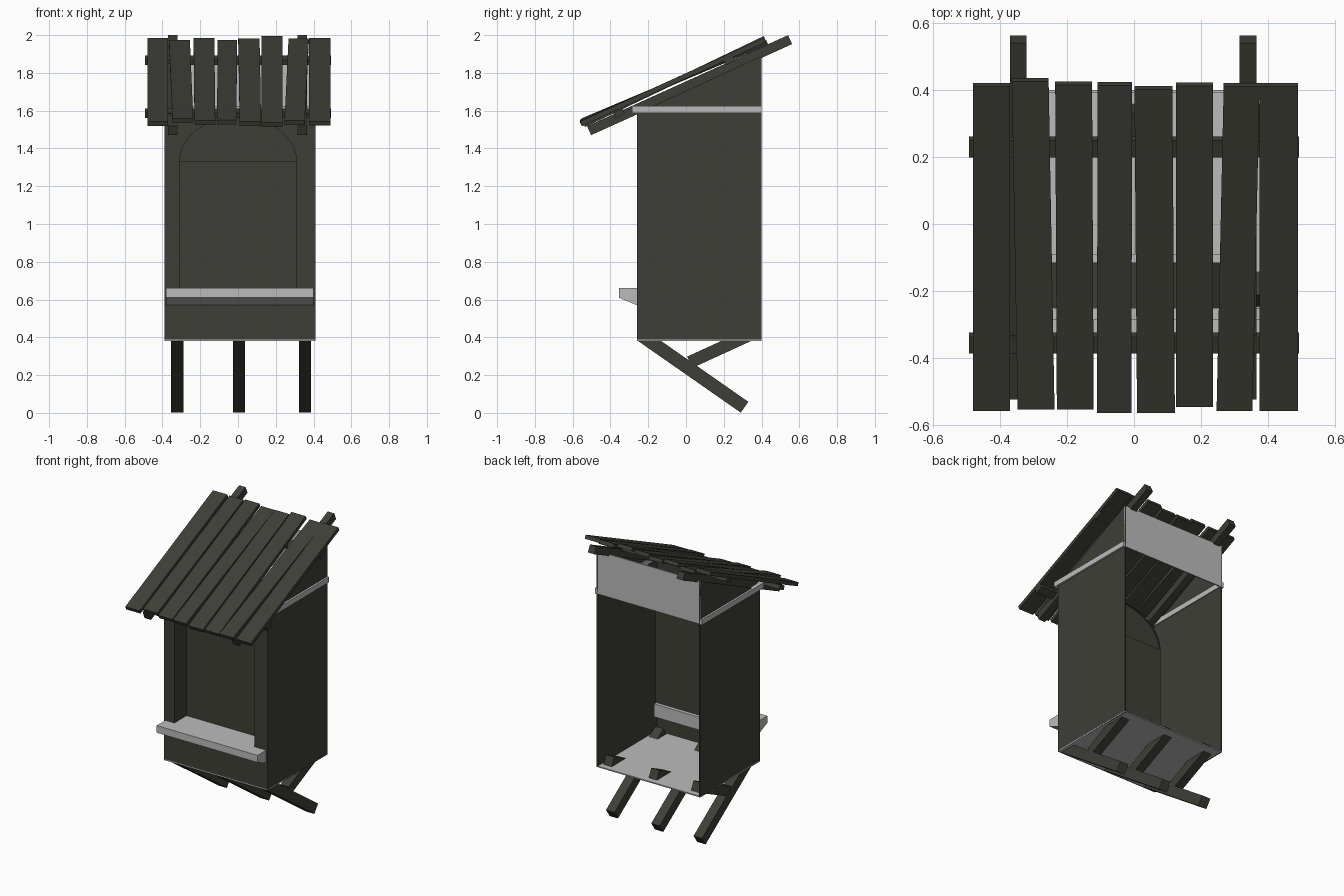
import bpy, bmesh, math
from mathutils import Vector

if "Cube" in bpy.data.objects:
    bpy.data.objects.remove(bpy.data.objects["Cube"])


def material(name, rgb):
    m = bpy.data.materials.new(name)
    m.diffuse_color = (*rgb, 1)
    m.use_nodes = True
    m.node_tree.nodes["Principled BSDF"].inputs["Base Color"].default_value = m.diffuse_color
    return m


DARK = material("dark weathered wood", (0.049, 0.049, 0.039))
LIGHT = material("pale grey", (0.5, 0.5, 0.5))


def prism(name, polys, axis, lo, hi, mat, shear=0):
    """Extrude outlines along x (points are y,z) or y (points are x,z)."""
    bm = bmesh.new()
    for poly in polys:
        rings = []
        for t in (lo, hi):
            rings.append([bm.verts.new((t, a, b) if axis == 'x' else (a, t, b))
                          for a, b in poly])
        n = len(poly)
        bm.faces.new(rings[0])
        bm.faces.new(rings[1][::-1])
        for i in range(n):
            j = (i + 1) % n
            bm.faces.new((rings[0][i], rings[1][i], rings[1][j], rings[0][j]))
    for v in bm.verts:
        v.co.x += shear * v.co.y
    bmesh.ops.recalc_face_normals(bm, faces=bm.faces)
    me = bpy.data.meshes.new(name)
    bm.to_mesh(me)
    bm.free()
    me.materials.append(mat)
    ob = bpy.data.objects.new(name, me)
    bpy.context.collection.objects.link(ob)
    return ob


def box(name, x, y, z, mat):
    return prism(name, [[(x[0], z[0]), (x[1], z[0]), (x[1], z[1]), (x[0], z[1])]],
                 'y', y[0], y[1], mat)


def beam(name, p, q, thick, xc, width, mat, shear=0):
    """Straight bar lying in a y-z plane."""
    p, q = Vector(p), Vector(q)
    d = (q - p).normalized()
    n = Vector((-d.y, d.x)) * thick / 2
    return prism(name, [[p - n, q - n, q + n, p + n]], 'x',
                 xc - width / 2, xc + width / 2, mat, shear)


L, R, F, B, Z0 = -0.39, 0.41, -0.26, 0.40, 0.38


def arch(w, h, n=10):
    """Quarter arch from the crown down to the spring line."""
    return [(w * math.sin(i * math.pi / 2 / n), 1.33 + h * math.cos(i * math.pi / 2 / n))
            for i in range(n + 1)]


def flip(pts):
    return [(-x, z) for x, z in pts]


# body: floor, side walls and front with arched opening
box("floor", (L, R), (F, B), (Z0, Z0 + 0.008), LIGHT)
side = [(F, Z0), (B, Z0), (B, 1.89), (F, 1.585)]
prism("right_wall", [side], 'x', R - 0.008, R, DARK)
prism("left_wall", [side], 'x', L, L + 0.008, DARK)


def half(edge):
    return [(0, Z0), (edge, Z0), (edge, 1.595), (0, 1.595)] + \
        arch(0.31, 0.235) + [(0.31, 0.60), (0, 0.60)]


prism("front_wall", [half(R), flip(half(-L))], 'y', F, F + 0.008, DARK)

# recess behind the opening
band = arch(0.31, 0.235) + [(0.31, 0.60), (0.316, 0.60)] + arch(0.316, 0.241)[::-1]
prism("opening_lining", [band, flip(band)], 'y', F + 0.004, -0.115, DARK)
box("recess_panel", (-0.31, 0.31), (-0.125, -0.115), (0.62, 1.33), DARK)
top = arch(0.31, 0.235)
prism("arch_panel", [top + flip(top)[::-1][:-1]], 'y', -0.165, -0.125, DARK)

# counter
prism("counter", [[(-0.355, 0.61), (F, 0.57), (F, 0.66), (-0.355, 0.66)]],
      'x', -0.38, 0.40, LIGHT)
box("counter_inner", (-0.31, 0.31), (F, -0.09), (0.57, 0.66), LIGHT)

# pale trim and back board
for name, x in (("left_trim", L), ("right_trim", R)):
    box(name, (x - 0.014, x + 0.014), (-0.285, B), (1.588, 1.625), LIGHT)
box("front_trim", (L + 0.014, R - 0.014), (-0.285, -0.25), (1.588, 1.625), LIGHT)
box("back_board", (L, R), (B - 0.008, B), (1.59, 1.89), LIGHT)

# slanted legs with braces
for i, x in enumerate((-0.322, 0.005, 0.355)):
    beam(f"leg_{i}", (-0.232, 0.408), (0.31, 0.03), 0.07, x, 0.065, DARK)
    beam(f"leg_brace_{i}", (0.02, 0.268), (0.345, 0.417), 0.066, x, 0.063, DARK)

# roof rafters and battens
for i, x in enumerate((-0.345, 0.34)):
    beam(f"rafter_{i}", (-0.513, 1.494), (0.551, 1.976), 0.052, x, 0.05, DARK)
for i, (y, z) in enumerate(((-0.355, 1.586), (0.23, 1.866))):
    beam(f"batten_{i}", (y - 0.025, z - 0.012), (y + 0.025, z + 0.012),
         0.03, 0, 0.985, DARK)

# roof planks: centre x, width, shear, back y, front y, height offsets back/front
PLANKS = [
    (-0.425, 0.110, 0.000, 0.415, -0.553, 0.000, -0.005),
    (-0.302, 0.110, -0.018, 0.430, -0.548, -0.012, 0.012),
    (-0.178, 0.110, -0.005, 0.420, -0.548, 0.000, 0.000),
    (-0.058, 0.103, 0.002, 0.418, -0.558, -0.012, 0.004),
    (0.061, 0.113, -0.008, 0.407, -0.558, -0.004, -0.004),
    (0.180, 0.110, 0.000, 0.417, -0.540, 0.010, -0.010),
    (0.312, 0.107, 0.022, 0.415, -0.553, -0.004, 0.000),
    (0.432, 0.114, 0.000, 0.415, -0.553, 0.000, -0.003),
]
for i, (x, w, s, yb, yf, db, df) in enumerate(PLANKS):
    beam(f"roof_plank_{i}", (yf, 1.535 + df), (yb, 1.973 + db), 0.026, x, w, DARK, s)
